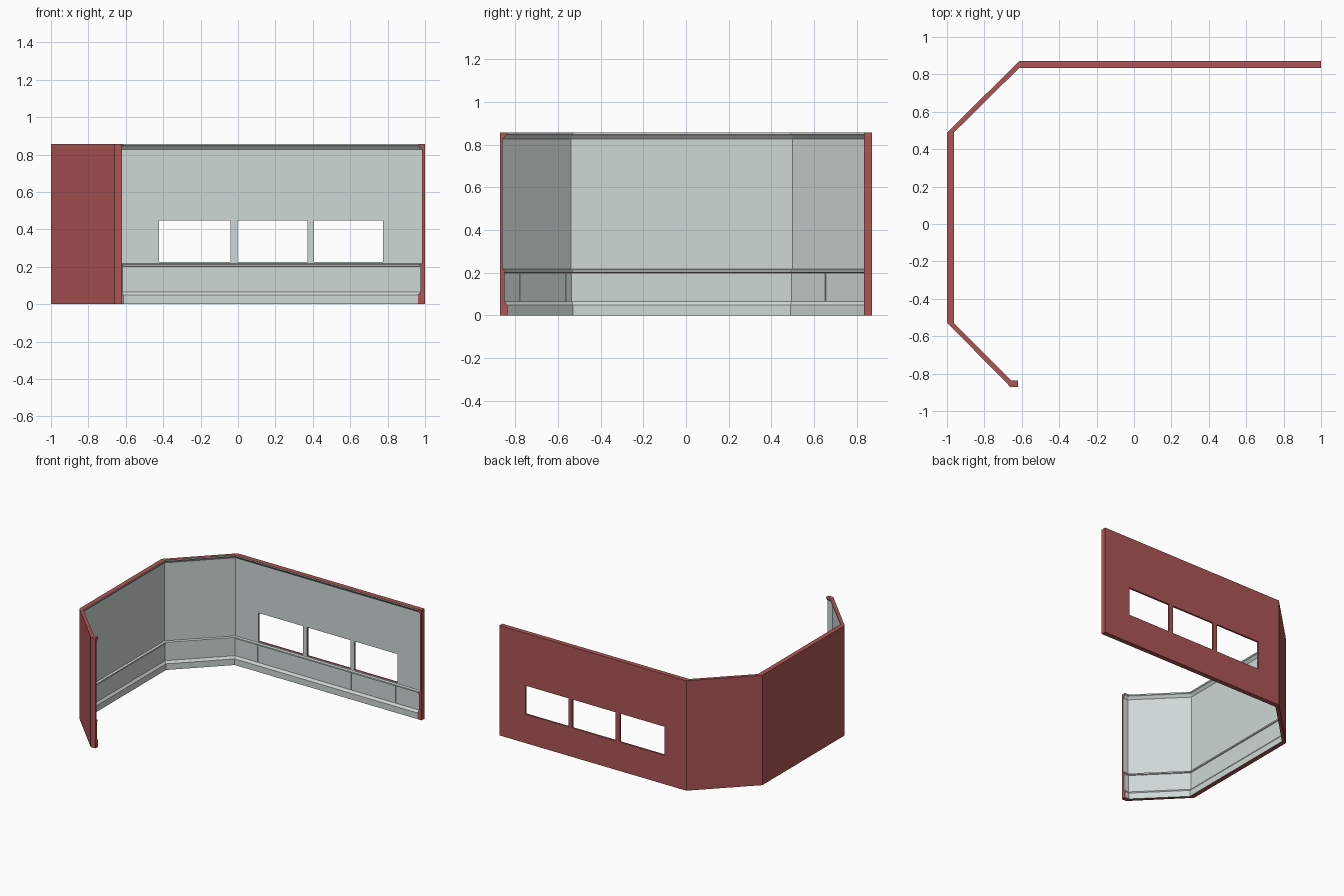
import bpy, bmesh, math
from mathutils import Matrix

if "Cube" in bpy.data.objects:
    bpy.data.objects.remove(bpy.data.objects["Cube"])

T = math.tan(math.radians(22.5))
H = 0.857


def material(name, rgb):
    m = bpy.data.materials.new(name)
    m.diffuse_color = (*rgb, 1)
    m.use_nodes = True
    m.node_tree.nodes["Principled BSDF"].inputs["Base Color"].default_value = m.diffuse_color
    return m


mats = [material("outer_red", (0.42, 0.09, 0.09)),
        material("inner_pale_grey", (0.62, 0.69, 0.67))]


def make_object(name, bm):
    me = bpy.data.meshes.new(name)
    bm.to_mesh(me)
    bm.free()
    ob = bpy.data.objects.new(name, me)
    bpy.context.collection.objects.link(ob)
    for m in mats:
        me.materials.append(m)
    return ob


# Floor plan stations: inner point, outward mitre direction, outer point
stations = [
    ((0.962, 0.835), (1, 0), (1, 0.835)),
    ((0.962, 0.835), (1, 1), (1, 0.872)),
    ((-0.613, 0.835), (-T, 1), (-0.613, 0.872)),
    ((-0.963, 0.489), (-1, T), (-1, 0.488)),
    ((-0.963, -0.53), (-1, -T), (-1, -0.527)),
    ((-0.655, -0.837), (-T, -1), (-0.66, -0.872)),
    ((-0.62, -0.837), (0, -1), (-0.62, -0.872)),
]

# Inner wall profile (recess depth, height): skirting, panel, rail, wall, cornice
profile = [(0, 0), (0, 0.048), (0.014, 0.066), (0.014, 0.2), (0.006, 0.203),
           (0.006, 0.213), (0.022, 0.217), (0.022, 0.826), (0.008, 0.843),
           (0, 0.847), (0, H)]

# Wall shell swept along the plan
bm = bmesh.new()
rings = []
for (ix, iy), (dx, dy), (ox, oy) in stations:
    pts = [(ix + dx * d, iy + dy * d, z) for d, z in profile]
    pts += [(ox, oy, H), (ox, oy, 0)]
    rings.append([bm.verts.new(p) for p in pts])
n = len(rings[0])
for a, b in zip(rings, rings[1:]):
    for i in range(n):
        j = (i + 1) % n
        f = bm.faces.new((a[i], a[j], b[j], b[i]))
        f.material_index = 1 if i < len(profile) - 1 else 0
bm.faces.new(rings[0])
bm.faces.new(rings[-1][::-1])
bmesh.ops.remove_doubles(bm, verts=bm.verts, dist=1e-5)
bmesh.ops.recalc_face_normals(bm, faces=bm.faces)
wall = make_object("room_wall", bm)

# Cutter: window openings and panel seams
bm = bmesh.new()


def box(center, size, angle, mat):
    m = (Matrix.Translation(center) @ Matrix.Rotation(math.radians(angle), 4, 'Z')
         @ Matrix.Diagonal((*size, 1)))
    r = bmesh.ops.create_cube(bm, size=1, matrix=m)
    for f in {f for v in r["verts"] for f in v.link_faces}:
        f.material_index = mat


for x0, x1 in ((-0.423, -0.04), (-0.003, 0.372), (0.405, 0.775)):
    box(((x0 + x1) / 2, 0.86, 0.337), (x1 - x0, 0.2, 0.223), 0, 0)

seams = [(x, 0.849, 0) for x in (-0.423, -0.01, 0.385, 0.768)]
seams += [(-0.949, y, 90) for y in (0.2, -0.2)]
seams += [(-0.815, 0.655, 45), (-0.733, -0.78, -45), (-0.948, -0.565, -45)]
for x, y, ang in seams:
    box((x, y, 0.133), (0.007, 0.008, 0.132), ang, 1)
cutter = make_object("opening_cutter", bm)
cutter.hide_render = True

# Cut the openings and discard the cutter
mod = wall.modifiers.new("openings", 'BOOLEAN')
mod.operation = 'DIFFERENCE'
mod.solver = 'EXACT'
mod.object = cutter
bpy.context.view_layer.objects.active = wall
bpy.ops.object.modifier_apply(modifier=mod.name)
bpy.data.objects.remove(cutter)
